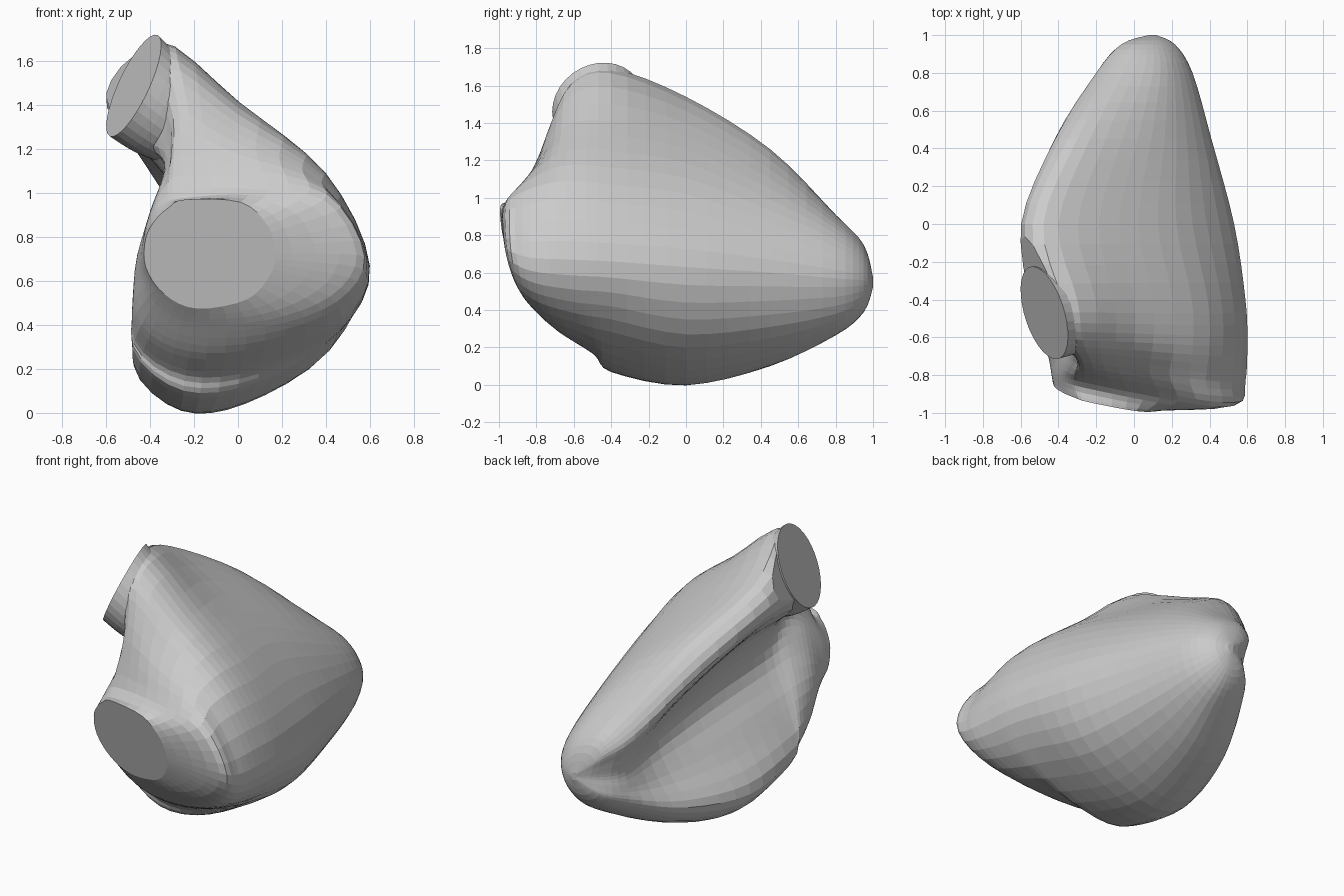
import bpy, bmesh
from math import cos, sin, tau, atan2
from mathutils import Vector

if "Cube" in bpy.data.objects:
    bpy.data.objects.remove(bpy.data.objects["Cube"])

STEPS = 4  # facets between neighbouring control points


def catmull(a, b, c, d, t):
    return 0.5 * (2 * b + (c - a) * t + (2 * a - 5 * b + 4 * c - d) * t * t
                  + (3 * b - a - 3 * c + d) * t ** 3)


def refine_ring(ring):
    n = len(ring)
    return [catmull(ring[i - 1], ring[i], ring[(i + 1) % n], ring[(i + 2) % n], s / STEPS)
            for i in range(n) for s in range(STEPS)]


def refine_rows(rows):
    out = []
    last = len(rows) - 1
    for i in range(last):
        a, b, c, d = rows[max(i - 1, 0)], rows[i], rows[i + 1], rows[min(i + 2, last)]
        for s in range(STEPS):
            out.append([catmull(*p, s / STEPS) for p in zip(a, b, c, d)])
    return out + [rows[-1]]


def loft(name, rows, cut=None):
    bm = bmesh.new()
    rings = [[bm.verts.new(p) for p in row] for row in rows]
    n = len(rings[0])
    for lo, hi in zip(rings, rings[1:]):
        for i in range(n):
            j = (i + 1) % n
            bm.faces.new((lo[i], lo[j], hi[j], hi[i]))
    bm.faces.new(rings[0])
    bm.faces.new(rings[-1])
    if cut:
        bmesh.ops.bisect_plane(bm, geom=bm.verts[:] + bm.edges[:] + bm.faces[:],
                               plane_co=cut[0], plane_no=cut[1], clear_outer=True)
        bmesh.ops.holes_fill(bm, edges=[e for e in bm.edges if e.is_boundary])
    bmesh.ops.recalc_face_normals(bm, faces=bm.faces[:])
    mesh = bpy.data.meshes.new(name)
    bm.to_mesh(mesh)
    bm.free()
    ob = bpy.data.objects.new(name, mesh)
    bpy.context.collection.objects.link(ob)
    return ob


def section(y, pts, shear=0.0, lean=0.0):
    return [Vector((x, y + shear * x + lean * (z - .73), z)) for x, z in pts]


# Chamber: crescent sections (x, z) from the tip at the back to the front wall
tip = section(0.8, [(-.1, .91), (.1, .86), (.24, .74), (.31, .57), (.25, .38), (.1, .27),
                    (-.07, .29), (-.16, .37), (-.15, .46), (-.13, .56), (-.16, .68), (-.2, .82)])
rear = section(0.45, [(-.3, 1.26), (.02, 1.1), (.28, .87), (.41, .6), (.32, .31), (.05, .12),
                      (-.2, .12), (-.33, .25), (-.2, .43), (-.12, .62), (-.22, .86), (-.42, 1.14)])
middle = section(0.0, [(-.48, 1.54), (-.08, 1.33), (.31, 1.02), (.53, .63), (.4, .27), (.03, .04),
                       (-.26, .01), (-.46, .2), (-.31, .47), (-.18, .74), (-.3, 1.04), (-.59, 1.38)])
fore = section(-0.4, [(-.38, 1.69), (0, 1.41), (.39, 1.07), (.59, .66), (.45, .35), (.08, .12),
                      (-.25, .08), (-.48, .28), (-.4, .56), (-.28, .85), (-.34, 1.09), (-.55, 1.34)])
throat = section(-0.56, [(-.34, 1.62), (0, 1.39), (.4, 1.09), (.6, .67), (.46, .38), (.1, .2),
                         (-.24, .17), (-.47, .33), (-.45, .62), (-.35, .92), (-.32, 1.11),
                         (-.44, 1.29)], shear=-.12, lean=-.1)
neck = section(-0.72, [(-.27, 1.37), (-.01, 1.23), (.38, 1.05), (.59, .68), (.47, .44), (.12, .3),
                       (-.22, .28), (-.44, .4), (-.47, .65), (-.4, .91), (-.35, 1.05), (-.31, 1.2)],
               shear=-.2, lean=-.1)
front = section(-0.85, [(-.26, 1.01), (.05, 1.02), (.39, .97), (.54, .72), (.42, .53), (.12, .42),
                        (-.2, .41), (-.38, .5), (-.44, .66), (-.43, .8), (-.4, .9), (-.35, .97)],
                shear=-0.2, lean=-.15)


def shrunk(y, k):
    return [Vector((.1 + (p.x - .1) * k, y, .545 + (p.z - .545) * k)) for p in tip]


# Flat oval opening on the front wall, leaning forward at the top
opening = []
for p in front:
    a = atan2((p.z - .73) / .26, (p.x + .13) / .3)
    dx, dz = .3 * cos(a), .26 * sin(a)
    opening.append(Vector((-.13 + dx, -.905 - .2 * dx - .25 * dz, .73 + dz)))

# Outflow tube: round flat end, sloping down into the chamber
centre = Vector((-.475, -.47, 1.49))
normal = Vector((-.87, -.27, .41)).normalized()
axis = Vector((.77, .1, -.63)).normalized()
u = normal.cross(Vector((0, 1, 0))).normalized()
v = normal.cross(u)


def tube_ring(dist, r):
    c = centre + axis * dist
    return [c + (u * cos(tau * i / 32) + v * sin(tau * i / 32)) * r for i in range(32)]


sections = [shrunk(1.0, .08), shrunk(.95, .56), tip, rear, middle, fore, throat, neck, front, opening]
loft("chamber", refine_rows([refine_ring(s) for s in sections]),
     cut=(centre - normal * .01, normal))
loft("outflow_tube", refine_rows([tube_ring(0, .255), tube_ring(.15, .235), tube_ring(.36, .17)]))
